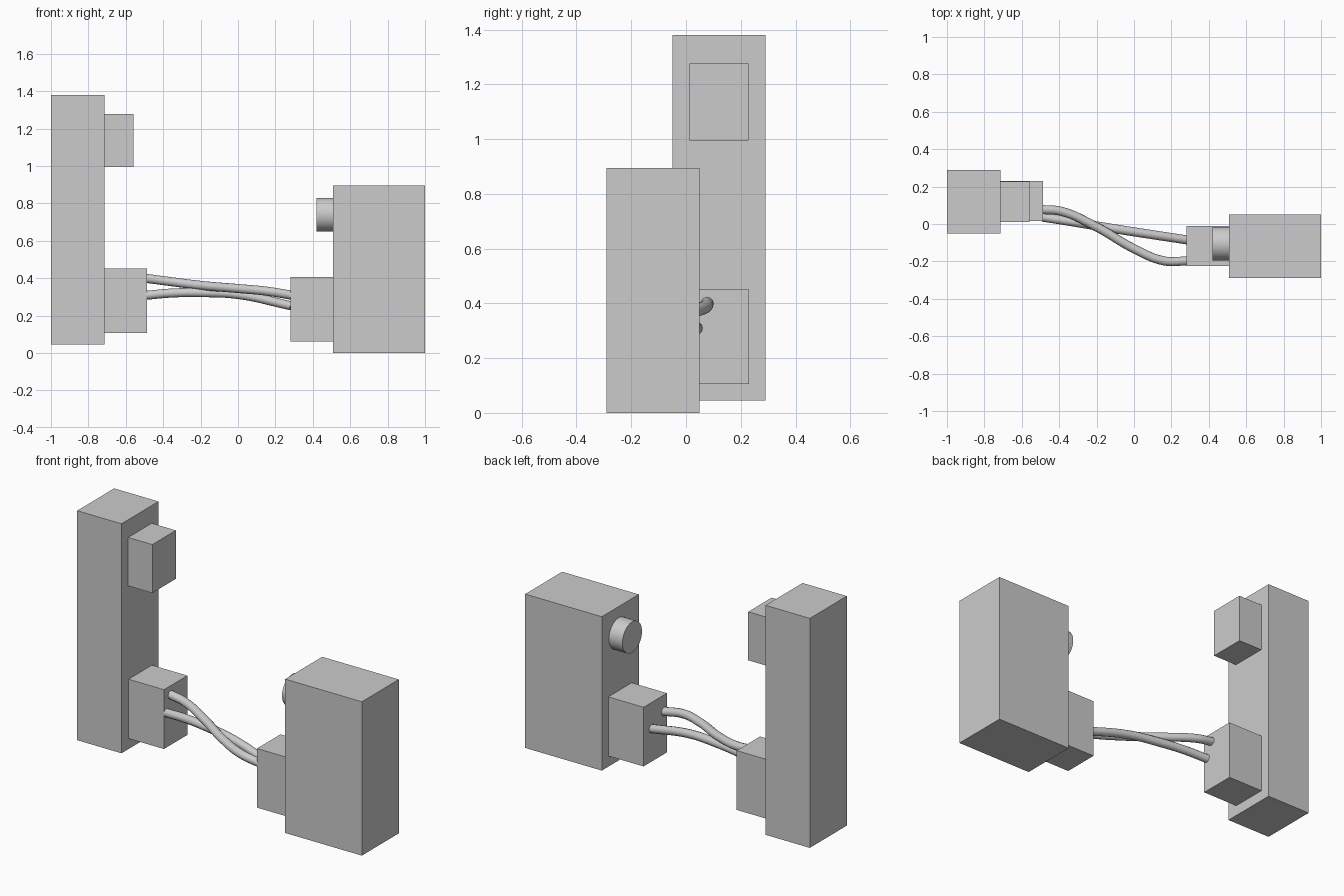
import bpy
from math import pi

if "Cube" in bpy.data.objects:
    bpy.data.objects.remove(bpy.data.objects["Cube"])


def box(name, x, y, z):
    """Box spanning the given (min, max) ranges."""
    spans = (x, y, z)
    bpy.ops.mesh.primitive_cube_add(size=1, location=[(a + b) / 2 for a, b in spans])
    ob = bpy.context.object
    ob.name = name
    ob.scale = [b - a for a, b in spans]
    bpy.ops.object.transform_apply(location=False, rotation=False, scale=True)
    return ob


def cable(name, points, radius):
    """Round cable through the points, turned into a mesh."""
    cu = bpy.data.curves.new(name, 'CURVE')
    cu.dimensions = '3D'
    cu.bevel_depth = radius
    cu.bevel_resolution = 4
    cu.resolution_u = 8
    cu.use_fill_caps = True
    sp = cu.splines.new('BEZIER')
    sp.bezier_points.add(len(points) - 1)
    for bp, p in zip(sp.bezier_points, points):
        bp.co = p
        bp.handle_left_type = bp.handle_right_type = 'AUTO'
    ob = bpy.data.objects.new(name, cu)
    bpy.context.collection.objects.link(ob)
    bpy.ops.object.select_all(action='DESELECT')
    ob.select_set(True)
    bpy.context.view_layer.objects.active = ob
    bpy.ops.object.convert(target='MESH')
    bpy.ops.object.shade_smooth_by_angle(angle=pi / 4)


# Tall left cabinet with its two side boxes
box("tall_cabinet", (-1.0, -0.715), (-0.05, 0.29), (0.045, 1.38))
box("tall_upper_box", (-0.715, -0.56), (0.012, 0.228), (0.995, 1.277))
box("tall_connector_box", (-0.715, -0.487), (0.015, 0.23), (0.106, 0.451))

# Short right cabinet with its connector box
box("short_cabinet", (0.507, 1.0), (-0.29, 0.05), (0.0, 0.895))
box("short_connector_box", (0.28, 0.507), (-0.225, -0.01), (0.062, 0.406))

# Round knob on the short cabinet
bpy.ops.mesh.primitive_cylinder_add(vertices=32, radius=0.09, depth=0.087,
                                    location=(0.4635, -0.105, 0.74),
                                    rotation=(0, pi / 2, 0))
bpy.context.object.name = "round_knob"
bpy.ops.object.shade_smooth_by_angle(angle=pi / 6)

# Two cables linking the connector boxes
cable("upper_cable", [(-0.49, 0.077, 0.399), (-0.39, 0.068, 0.386), (-0.2, -0.016, 0.362),
                      (0, -0.132, 0.345), (0.16, -0.197, 0.33), (0.283, -0.198, 0.31)], 0.024)
cable("lower_cable", [(-0.49, 0.037, 0.309), (-0.35, 0.015, 0.321), (-0.2, -0.01, 0.323),
                      (0, -0.042, 0.313), (0.283, -0.085, 0.253)], 0.024)
